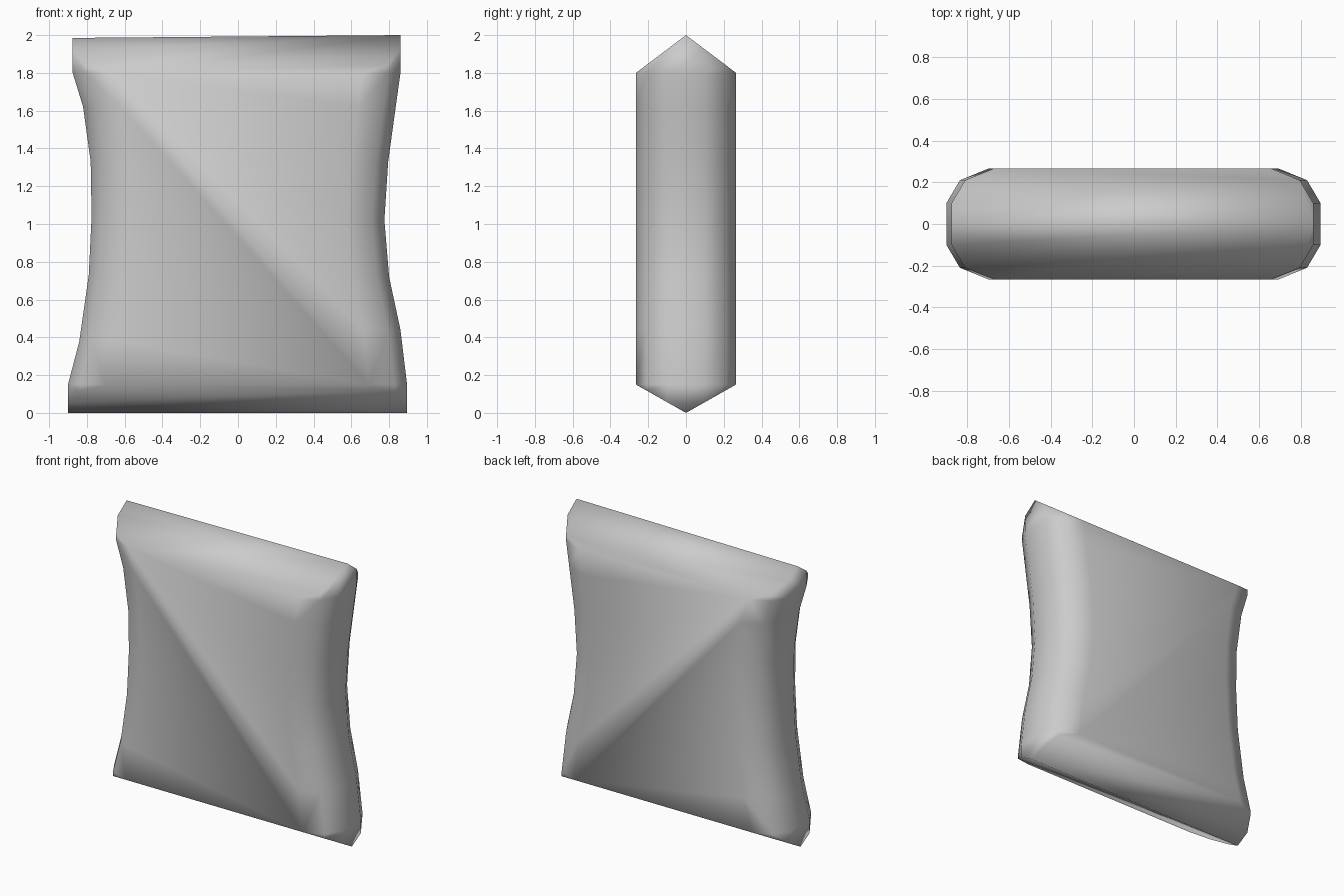
import bpy, bmesh

if "Cube" in bpy.data.objects:
    bpy.data.objects.remove(bpy.data.objects["Cube"])

T = 0.265                     # half thickness
# side outlines as (z, half width), bottom to top
LEFT = [(0.15, 0.90), (0.38, 0.84), (0.73, 0.79), (1.04, 0.775), (1.33, 0.78), (1.62, 0.82), (1.80, 0.875)]
RIGHT = [(0.15, 0.895), (0.44, 0.86), (0.72, 0.80), (1.02, 0.775), (1.33, 0.795), (1.62, 0.835), (1.80, 0.86)]
# rounded side section as (y, inset), front to back
SECTION = [(-T, 0.20), (-0.21, 0.065), (-0.10, 0.0), (0.10, 0.0), (0.21, 0.065), (T, 0.20)]

bm = bmesh.new()


def side(outline, s, z_top):
    """Rounded, pinched side; returns its columns and the two ridge ends."""
    cols = []
    for y, inset in SECTION:
        f = abs(y) / T
        pts = [(0.15 * f, outline[0][1])] + outline + [(z_top + (1.8 - z_top) * f, outline[-1][1])]
        cols.append([bm.verts.new((s * (w - inset), y, z)) for z, w in pts])
    for a, b in zip(cols, cols[1:]):
        for i in range(len(a) - 1):
            bm.faces.new((a[i], b[i], b[i + 1], a[i + 1]))
    low = bm.verts.new((s * outline[0][1], 0, 0))
    high = bm.verts.new((s * outline[-1][1], 0, z_top))
    # pointed ends of the flat side strip
    bm.faces.new((cols[2][0], cols[3][0], low))
    bm.faces.new((cols[2][-1], cols[3][-1], high))
    return cols, low, high


L, l_low, l_high = side(LEFT, -1, 1.985)
R, r_low, r_high = side(RIGHT, 1, 2.0)

# front and back panels, each creased along one diagonal
for k in (0, 5):
    a, b = L[k][1:-1], R[k][1:-1]
    for i in range(len(a) - 1):
        bm.faces.new((b[0], a[i], a[i + 1]))
        bm.faces.new((a[-1], b[i], b[i + 1]))

# sloped panels that meet in the top and bottom ridges
for ks in ((2, 1, 0), (3, 4, 5)):
    for end, lv, rv in ((0, l_low, r_low), (-1, l_high, r_high)):
        bm.faces.new([lv] + [L[k][end] for k in ks] + [R[k][end] for k in reversed(ks)] + [rv])

bmesh.ops.remove_doubles(bm, verts=bm.verts, dist=0.0005)
bmesh.ops.recalc_face_normals(bm, faces=bm.faces)
for f in bm.faces:
    f.smooth = True

mesh = bpy.data.meshes.new("pillow_pack")
bm.to_mesh(mesh)
bm.free()
bpy.context.collection.objects.link(bpy.data.objects.new("pillow_pack", mesh))
